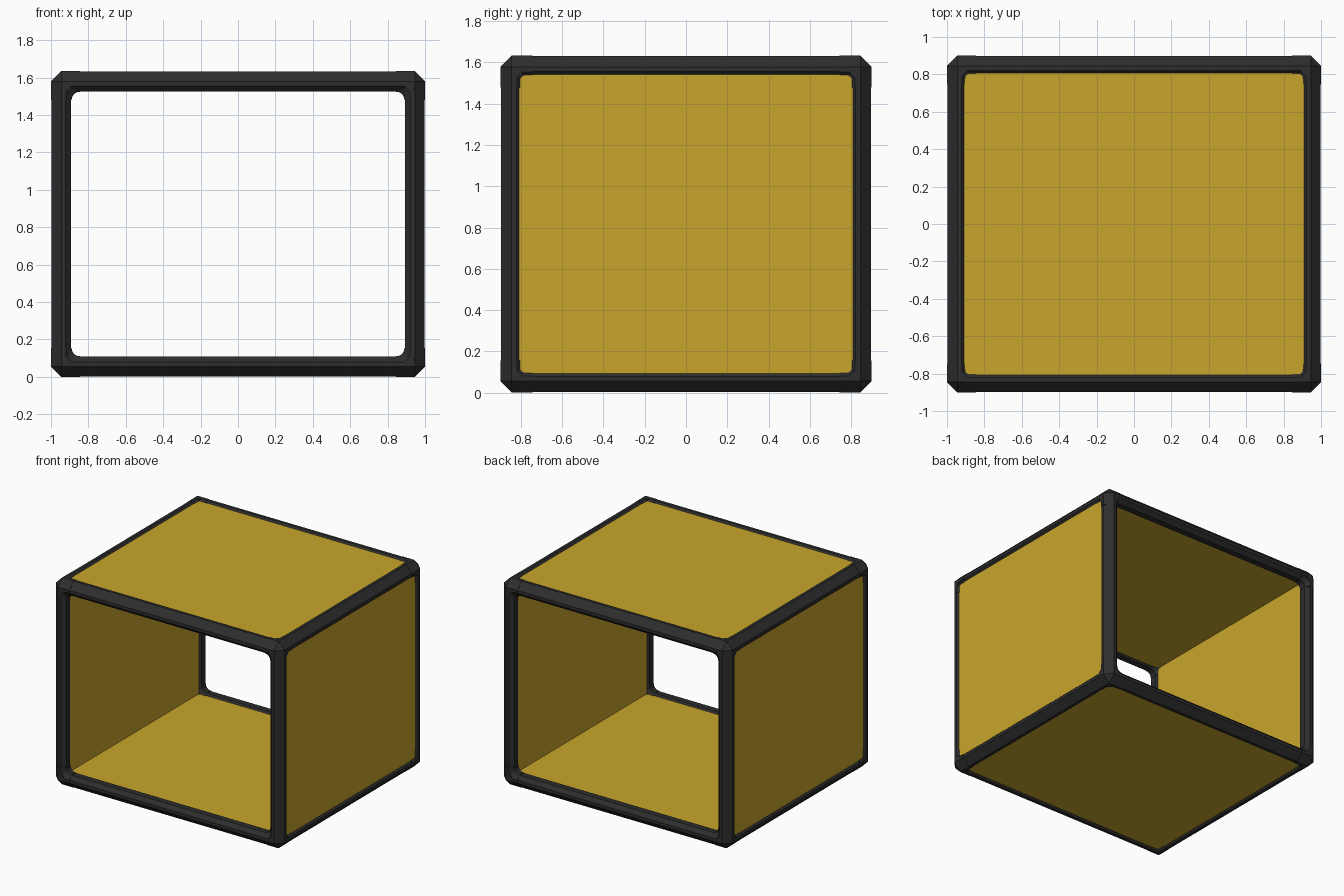
import bpy, bmesh, math
from itertools import product
from mathutils import Vector

cube = bpy.data.objects.get("Cube")
if cube:
    bpy.data.objects.remove(cube)

HALF = Vector((1.0, 0.9, 0.817))   # half size of the whole box
T = 0.11                           # tube thickness
OUTER, INNER = 0.055, 0.03         # tube chamfers
SEAM = 0.155                       # corner piece reach
SIDES = ({1: "left", -1: "right"}, {1: "back", -1: "front"}, {1: "top", -1: "bottom"})


def material(name, color):
    mat = bpy.data.materials.new(name)
    mat.use_nodes = True
    mat.diffuse_color = (*color, 1)
    bsdf = mat.node_tree.nodes["Principled BSDF"]
    bsdf.inputs["Base Color"].default_value = (*color, 1)
    bsdf.inputs["Roughness"].default_value = 0.6
    return mat


GOLD = material("golden yellow", (0.58, 0.38, 0.025))
BLACK = material("charcoal black", (0.026, 0.026, 0.026))

# Tube section, measured inward from the two outer faces
SECTION = [(OUTER, 0), (T - INNER, 0), (T, INNER), (T, T - INNER),
           (T - INNER, T), (INNER, T), (0, T - INNER), (0, OUTER)]


def finish(bm, name, mat):
    bmesh.ops.recalc_face_normals(bm, faces=bm.faces)
    mesh = bpy.data.meshes.new(name)
    bm.to_mesh(mesh)
    bm.free()
    mesh.materials.append(mat)
    obj = bpy.data.objects.new(name, mesh)
    bpy.context.collection.objects.link(obj)
    return obj


def loft(bm, loops):
    """Closed solid through equal-length loops of points."""
    rings = [[bm.verts.new(p) for p in loop] for loop in loops]
    n = len(rings[0])
    for a, b in zip(rings, rings[1:]):
        for i in range(n):
            j = (i + 1) % n
            bm.faces.new((a[i], a[j], b[j], b[i]))
    bm.faces.new(rings[0])
    bm.faces.new(rings[-1])


def place(axis, along, u, v):
    """Point with one coordinate on the axis and two on the following axes."""
    p = Vector((0, 0, 0))
    p[axis], p[(axis + 1) % 3], p[(axis + 2) % 3] = along, u, v
    return p


def to_world(p, signs):
    """Turn inward distances from a box corner into model coordinates."""
    q = Vector([s * (h - d) for s, h, d in zip(signs, HALF, p)])
    q.z += HALF.z
    return q


# Straight tubes along the twelve edges, slightly slimmer than the corners
for axis in range(3):
    for su, sv in product((1, -1), repeat=2):
        signs = place(axis, 1, su, sv)
        slim = [tuple(T / 2 + (c - T / 2) * 0.96 for c in p) for p in SECTION]
        bm = bmesh.new()
        loft(bm, [[to_world(place(axis, end, u, v), signs) for u, v in slim]
                  for end in (SEAM - 0.005, 2 * HALF[axis] - SEAM + 0.005)])
        b, c = (axis + 1) % 3, (axis + 2) % 3
        words = [SIDES[k][int(signs[k])] for k in sorted((b, c), reverse=True)]
        finish(bm, "_".join(words) + "_bar", BLACK)


def corner_stub(axis):
    """Short tube end, clipped by the chamfers of its neighbours."""
    bm = bmesh.new()
    loft(bm, [[place(axis, end, u, v) for u, v in SECTION] for end in (0, SEAM)])
    cuts = [(place(axis, 1, 1, 0), OUTER), (place(axis, 1, 0, 1), OUTER),
            (Vector((1, 1, 1)), 2 * OUTER)]
    for normal, total in cuts:
        bmesh.ops.bisect_plane(bm, geom=bm.verts[:] + bm.edges[:] + bm.faces[:], dist=1e-5,
                               plane_co=normal * (total / normal.length_squared),
                               plane_no=normal, clear_inner=True)
        bmesh.ops.holes_fill(bm, edges=bm.edges[:], sides=0)
    return bm


def fillet(bm, axis):
    """Rounded web on the inside of the bend between two tubes."""
    loops = []
    for depth, r, edge in ((0.01, 0.025, T - 0.02), (INNER, 0.045, T),
                           (T - INNER, 0.045, T), (T - 0.01, 0.025, T - 0.02)):
        k = edge + r
        pts = [(T / 2, T / 2), (k, T / 2)]
        for i in range(6):
            a = math.pi / 2 * i / 5
            pts.append((k - r * math.sin(a), k - r * math.cos(a)))
        pts.append((T / 2, k))
        loops.append([place(axis, depth, u, v) for u, v in pts])
    loft(bm, loops)


# Corner connectors
template = bmesh.new()
for axis in range(3):
    stub = corner_stub(axis)
    part = bpy.data.meshes.new("stub")
    stub.to_mesh(part)
    stub.free()
    template.from_mesh(part)
    bpy.data.meshes.remove(part)
    fillet(template, axis)
for signs in product((1, -1), repeat=3):
    bm = template.copy()
    for v in bm.verts:
        v.co = to_world(v.co, signs)
    words = [SIDES[k][signs[k]] for k in (2, 1, 0)]
    finish(bm, "_".join(words) + "_corner", BLACK)
template.free()

# Panels on the sides, top and bottom; front and back stay open
EDGE, SKIN = 0.085, 0.015
for axis in (0, 2):
    for s in (1, -1):
        signs = place(axis, s, 1, 1)
        w, h = 2 * HALF[(axis + 1) % 3], 2 * HALF[(axis + 2) % 3]
        rim = [(EDGE, EDGE), (w - EDGE, EDGE), (w - EDGE, h - EDGE), (EDGE, h - EDGE)]
        bm = bmesh.new()
        loft(bm, [[to_world(place(axis, d, u, v), signs) for u, v in rim]
                  for d in (SKIN, T - SKIN)])
        finish(bm, SIDES[axis][s] + "_panel", GOLD)
